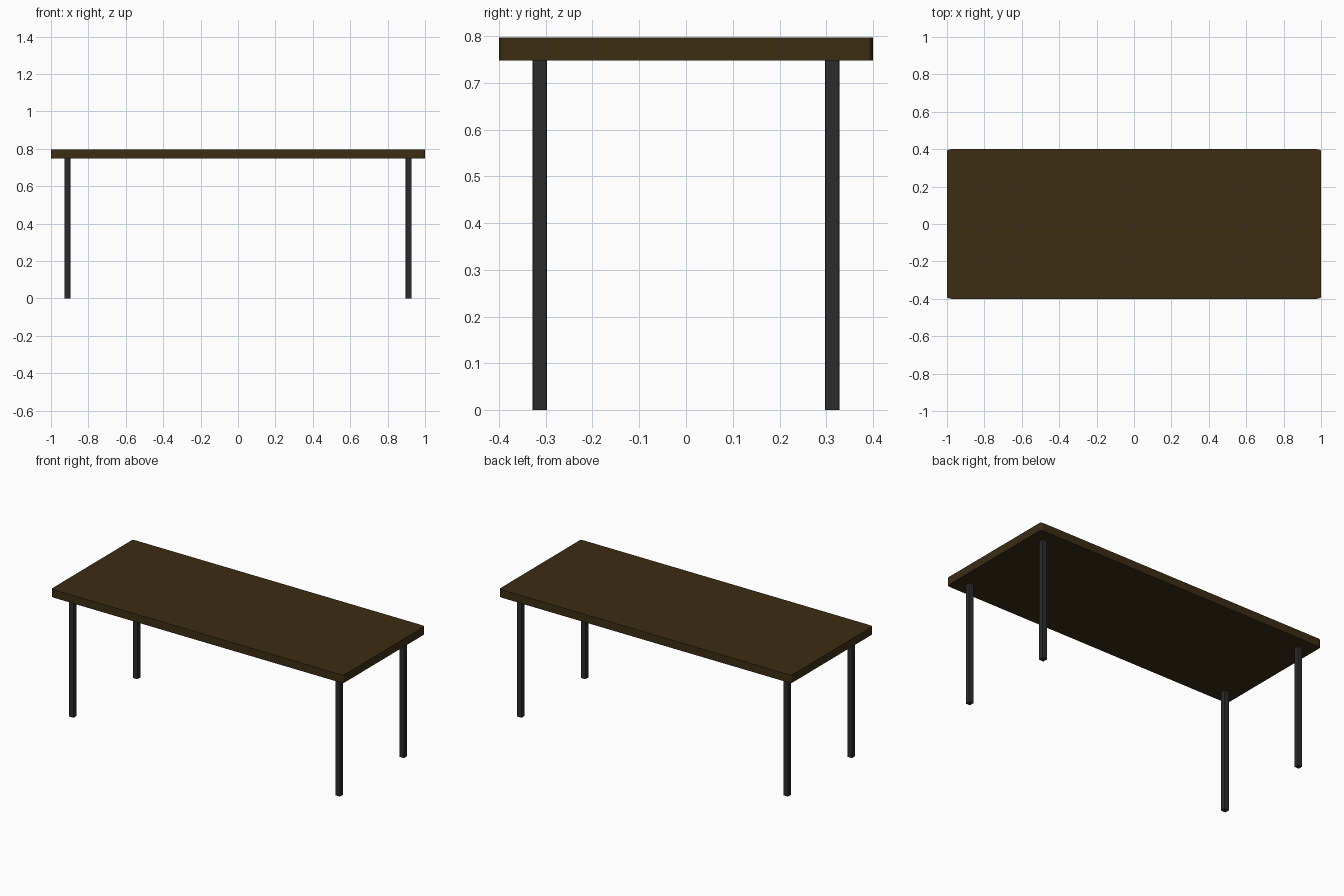
import bpy, bmesh
from mathutils import Matrix

if "Cube" in bpy.data.objects:
    bpy.data.objects.remove(bpy.data.objects["Cube"])


def material(name, rgb):
    mat = bpy.data.materials.new(name)
    mat.diffuse_color = (*rgb, 1)
    mat.use_nodes = True
    mat.node_tree.nodes["Principled BSDF"].inputs["Base Color"].default_value = mat.diffuse_color
    return mat


def rounded_box(name, size, centre, radius, segments, mat):
    """Box with rounded vertical edges; the rounding stretches with the box."""
    bm = bmesh.new()
    bmesh.ops.create_cube(bm, size=1)
    upright = [e for e in bm.edges
               if abs(e.verts[0].co.z - e.verts[1].co.z) > 0.5]
    bmesh.ops.bevel(bm, geom=upright, offset=radius, segments=segments,
                    profile=0.5, affect='EDGES')
    bm.transform(Matrix.Diagonal((*size, 1)))
    mesh = bpy.data.meshes.new(name)
    bm.to_mesh(mesh)
    bm.free()
    mesh.materials.append(mat)
    obj = bpy.data.objects.new(name, mesh)
    obj.location = centre
    bpy.context.collection.objects.link(obj)
    return obj


wood = material("dark_wood", (0.045, 0.026, 0.007))
metal = material("dark_metal", (0.025, 0.025, 0.025))

TOP_Z, UNDER_Z = 0.797, 0.748

# Tabletop slab
rounded_box("tabletop", (2, 0.8, TOP_Z - UNDER_Z),
            (0, 0, (TOP_Z + UNDER_Z) / 2), 0.0125, 4, wood)

# Four square legs with softened corners
for side, x in (("left", -0.912), ("right", 0.912)):
    for end, y in (("front", -0.3125), ("back", 0.3125)):
        rounded_box(f"{end}_{side}_leg", (0.031, 0.031, UNDER_Z),
                    (x, y, UNDER_Z / 2), 0.1, 2, metal)
